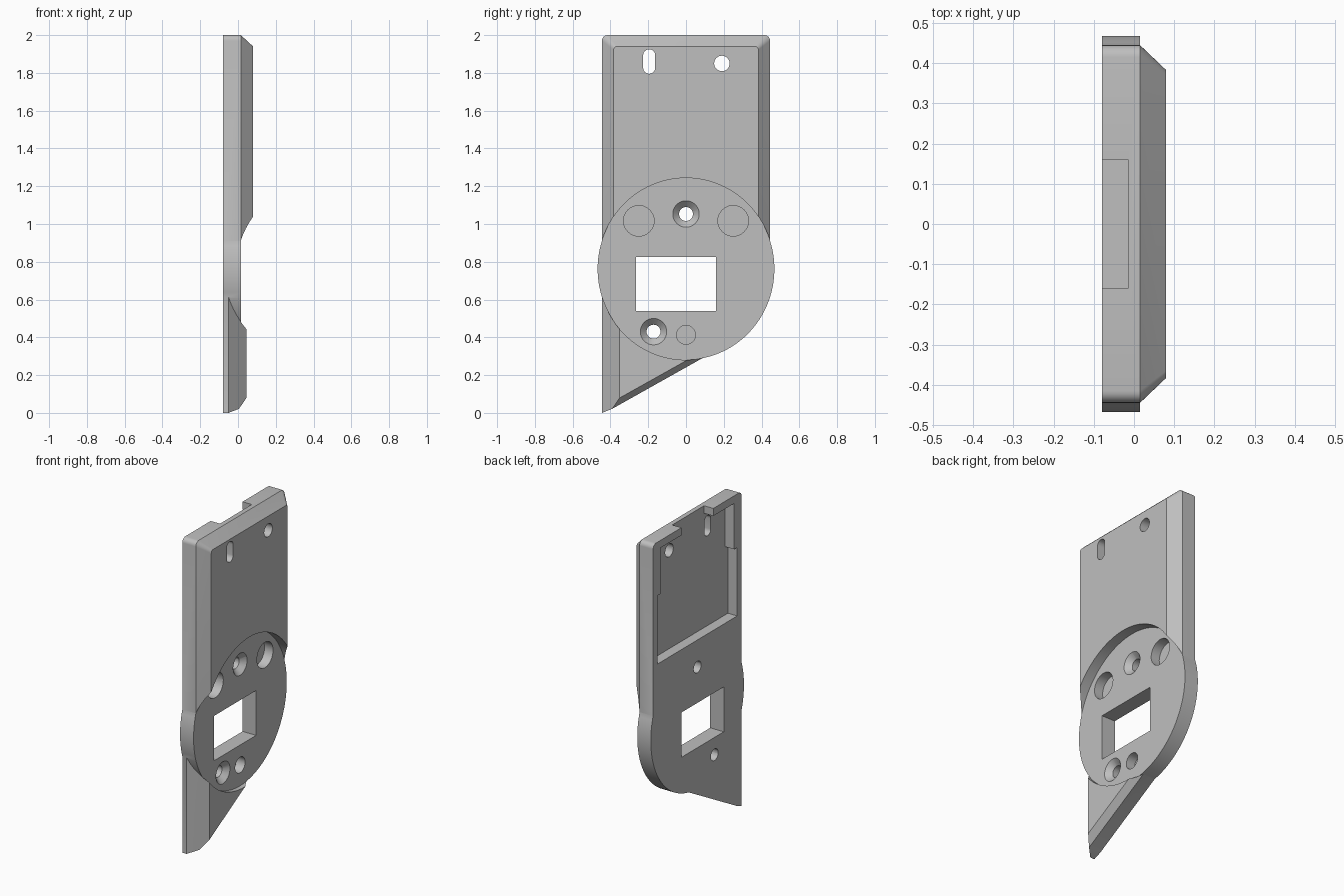
import bpy, bmesh, math

old = bpy.data.objects.get("Cube")
if old:
    bpy.data.objects.remove(old, do_unlink=True)

grey = bpy.data.materials.new("plain_grey")
grey.use_nodes = True
grey.diffuse_color = (0.52, 0.52, 0.52, 1)
grey.node_tree.nodes["Principled BSDF"].inputs["Base Color"].default_value = (0.52, 0.52, 0.52, 1)

BACK, STEP, FACE = -0.08, 0.015, 0.08   # depth levels along x


def loft(name, rings):
    """Solid through (x, outline) rings, each outline a list of (y, z)."""
    bm = bmesh.new()
    loops = [[bm.verts.new((x, y, z)) for y, z in pts] for x, pts in rings]
    for a, b in zip(loops, loops[1:]):
        for i in range(len(a)):
            j = (i + 1) % len(a)
            bm.faces.new((a[i], a[j], b[j], b[i]))
    bm.faces.new(loops[0])
    bm.faces.new(loops[-1])
    bmesh.ops.recalc_face_normals(bm, faces=bm.faces[:])
    mesh = bpy.data.meshes.new(name)
    bm.to_mesh(mesh)
    bm.free()
    mesh.materials.append(grey)
    obj = bpy.data.objects.new(name, mesh)
    bpy.context.collection.objects.link(obj)
    return obj


def oval(y, z, ry, rz, n=32):
    return [(y + ry * math.cos(2 * math.pi * i / n),
             z + rz * math.sin(2 * math.pi * i / n)) for i in range(n)]


def rect(y0, y1, z0, z1):
    return [(y0, z0), (y1, z0), (y1, z1), (y0, z1)]


def rounded_top(half, z0, z1, r):
    """Rectangle whose two upper corners are rounded."""
    pts = [(-half, z0), (half, z0)]
    for side, start in ((1, 0), (-1, 90)):
        for k in range(7):
            a = math.radians(start + 15 * k)
            pts.append((side * (half - r) + r * math.cos(a), z1 - r + r * math.sin(a)))
    return pts


def combine(tool, operation):
    tool.hide_render = True
    mod = plate.modifiers.new(operation, 'BOOLEAN')
    mod.operation = operation
    mod.solver = 'EXACT'
    mod.object = tool
    bpy.context.view_layer.objects.active = plate
    bpy.ops.object.modifier_apply(modifier=mod.name)
    bpy.data.objects.remove(tool, do_unlink=True)


def cut(outline, x0=-0.3, x1=0.3):
    combine(loft("cutter", [(x0, outline), (x1, outline)]), 'DIFFERENCE')


# Upper plate with chamfered sides and top
wide = rounded_top(0.445, 0.77, 2.0, 0.03)
plate = loft("mounting_plate", [(-0.1, wide), (STEP, wide),
                                (FACE, rounded_top(0.383, 0.77, 1.94, 0.018))])

# Lower pointed tail with chamfered edges
tail = [(-0.445, 0), (-0.39, 0.022), (0.15, 0.325), (0.15, 0.75), (-0.445, 0.75)]
tail_mid = [(-0.391, 0.0215)] + tail[1:4] + [(-0.391, 0.75)]
tail_top = [(-0.351, 0.0795), (-0.35, 0.08), (0.15, 0.36), (0.15, 0.75), (-0.351, 0.75)]
combine(loft("tail", [(-0.1, tail), (-0.05, tail), (0.005, tail_mid), (0.045, tail_top)]), 'UNION')

# Round seat, sunk into the front face
disc = oval(0, 0.762, 0.468, 0.481, 96)
combine(loft("disc", [(-0.1, disc), (0.03, disc)]), 'UNION')
cut(oval(0, 0.762, 0.4685, 0.4815, 96), STEP)

# Flat back
cut(rect(-1, 1, -1, 3), -0.3, BACK)

# Back pocket with narrower upper part and open notch in the top rim
cut(rect(-0.4, 0.4, 1.225, 1.66), x1=-0.015)
cut(rect(-0.37, 0.37, 1.6, 1.952), x1=-0.015)
cut(rect(-0.16, 0.16, 1.9, 2.1), x1=-0.015)

# Window
cut(rect(-0.265, 0.16, 0.54, 0.825))

# Round hole and slot near the top
cut(oval(0.19, 1.85, 0.041, 0.041))
r = 0.032
slot = [(-0.195 + r * math.cos(math.radians(a)),
         1.86 + (0.033 if a <= 180 else -0.033) + r * math.sin(math.radians(a)))
        for a in list(range(0, 181, 15)) + list(range(181, 361, 15)) + [360]]
cut(slot)

# Countersunk screw holes
for y, z in ((0, 1.053), (-0.172, 0.43)):
    cut(oval(y, z, 0.037, 0.037))
    cone = [(x, oval(y, z, s, s)) for x, s in ((-0.025, 0.03), (STEP, 0.07), (0.035, 0.09))]
    combine(loft("countersink", cone), 'DIFFERENCE')

# Blind magnet holes
for y, z, s in ((-0.25, 1.017, 0.081), (0.25, 1.017, 0.081), (0, 0.413, 0.05)):
    cut(oval(y, z, s, s), -0.045)

# Smooth curves, sharp edges
bpy.ops.object.select_all(action='DESELECT')
plate.select_set(True)
bpy.context.view_layer.objects.active = plate
bpy.ops.object.shade_smooth_by_angle(angle=math.radians(25))
